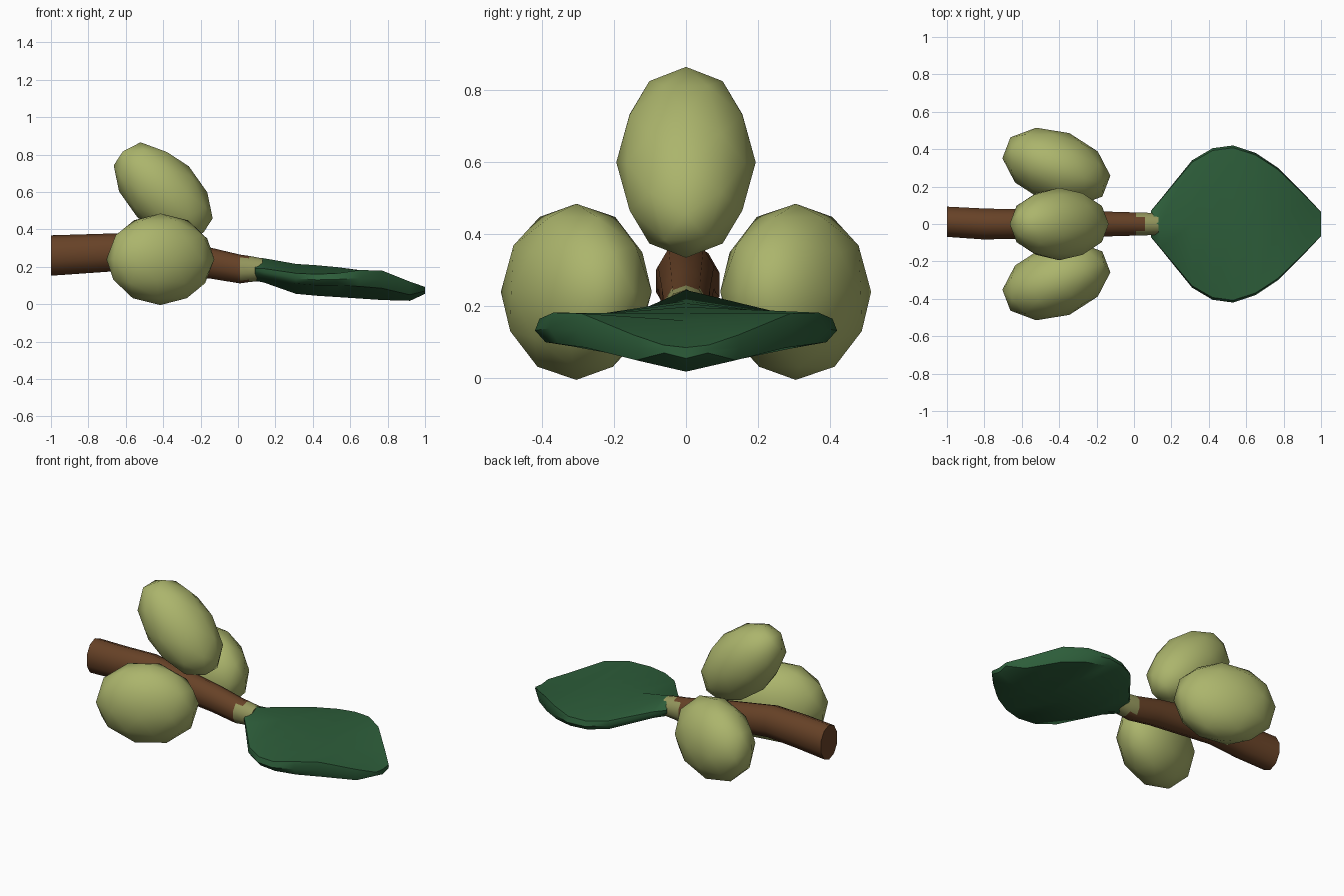
import bpy, bmesh, math

cube = bpy.data.objects.get("Cube")
if cube:
    bpy.data.objects.remove(cube, do_unlink=True)


def material(name, rgb):
    m = bpy.data.materials.new(name)
    m.use_nodes = True
    m.diffuse_color = (*rgb, 1)
    bsdf = m.node_tree.nodes["Principled BSDF"]
    bsdf.inputs["Base Color"].default_value = (*rgb, 1)
    bsdf.inputs["Roughness"].default_value = 0.8
    return m


olive = material("olive green", (0.41, 0.46, 0.15))
stem_green = material("stem green", (0.30, 0.31, 0.11))
bark = material("bark brown", (0.135, 0.054, 0.02))
leaf_green = material("leaf green", (0.026, 0.11, 0.042))


def finish(name, bm, mats, angle):
    bmesh.ops.recalc_face_normals(bm, faces=bm.faces)
    mesh = bpy.data.meshes.new(name)
    bm.to_mesh(mesh)
    bm.free()
    for m in mats:
        mesh.materials.append(m)
    ob = bpy.data.objects.new(name, mesh)
    bpy.context.collection.objects.link(ob)
    bpy.ops.object.select_all(action='DESELECT')
    ob.select_set(True)
    bpy.context.view_layer.objects.active = ob
    bpy.ops.object.shade_smooth_by_angle(angle=math.radians(angle))
    return ob


def loft(rings):
    """Bridge equal-length point rings and cap both ends."""
    bm = bmesh.new()
    loops = [[bm.verts.new(p) for p in ring] for ring in rings]
    n = len(loops[0])
    for a, b in zip(loops, loops[1:]):
        for i in range(n):
            j = (i + 1) % n
            bm.faces.new((a[i], a[j], b[j], b[i]))
    bm.faces.new(loops[0])
    bm.faces.new(loops[-1])
    return bm


# Fruits: low-poly ellipsoids leaning away from the branch
def fruit(name, centre, radii, rotation):
    bm = bmesh.new()
    bmesh.ops.create_icosphere(bm, subdivisions=2, radius=1.02)
    ob = finish(name, bm, [olive], 60)
    ob.location, ob.scale, ob.rotation_euler = centre, radii, rotation


fruit("top_fruit", (-0.4, 0, 0.6), (0.315, 0.19, 0.19), (0, math.radians(45), 0))
for name, side in (("left_fruit", 1), ("right_fruit", -1)):
    fruit(name, (-0.415, side * 0.305, 0.24), (0.295, 0.19, 0.24),
          (0, 0, -side * math.radians(21)))

# Branch: tapering, slightly bent; x, centre y, centre z, half width, half height
SIDES = 10
stations = [(-1, 0.012, 0.26, 0.085, 0.108), (-0.8, 0, 0.27, 0.087, 0.104),
            (-0.6, 0, 0.28, 0.082, 0.1), (-0.15, 0, 0.22, 0.07, 0.083),
            (0.01, 0, 0.188, 0.065, 0.077), (0.06, 0, 0.188, 0.064, 0.07),
            (0.13, 0, 0.185, 0.06, 0.06)]
rings = []
for x, y, z, w, h in stations:
    angles = [math.tau * (i + 0.5) / SIDES for i in range(SIDES)]
    rings.append([(x, y + w * math.cos(a), z + h * math.sin(a)) for a in angles])
bm = loft(rings)
for f in bm.faces:
    c = f.calc_center_median()
    # green collar by the leaf, open along the top
    if c.x > 0.07 or (c.x > 0 and abs(c.y) > 0.03):
        f.material_index = 1
finish("branch", bm, [bark, stem_green], 50)

# Leaf: thick blade; x, half width, mid top, rim top, rim bottom, mid bottom
blade = [(0.09, 0.07, 0.25, 0.19, 0.17, 0.125), (0.14, 0.13, 0.245, 0.19, 0.15, 0.115),
         (0.31, 0.34, 0.215, 0.165, 0.11, 0.055), (0.42, 0.405, 0.208, 0.16, 0.1, 0.045),
         (0.53, 0.42, 0.198, 0.165, 0.1, 0.038), (0.65, 0.38, 0.18, 0.182, 0.095, 0.03),
         (0.77, 0.3, 0.16, 0.18, 0.085, 0.022), (0.92, 0.15, 0.115, 0.12, 0.05, 0.018),
         (1.0, 0.065, 0.085, 0.092, 0.07, 0.055)]
rings = [[(x, 0, t), (x, w * 0.97, rt), (x, w, (rt + rb) / 2), (x, w * 0.93, rb),
          (x, 0, b), (x, -w * 0.93, rb), (x, -w, (rt + rb) / 2), (x, -w * 0.97, rt)]
         for x, w, t, rt, rb, b in blade]
finish("leaf", loft(rings), [leaf_green], 45)
